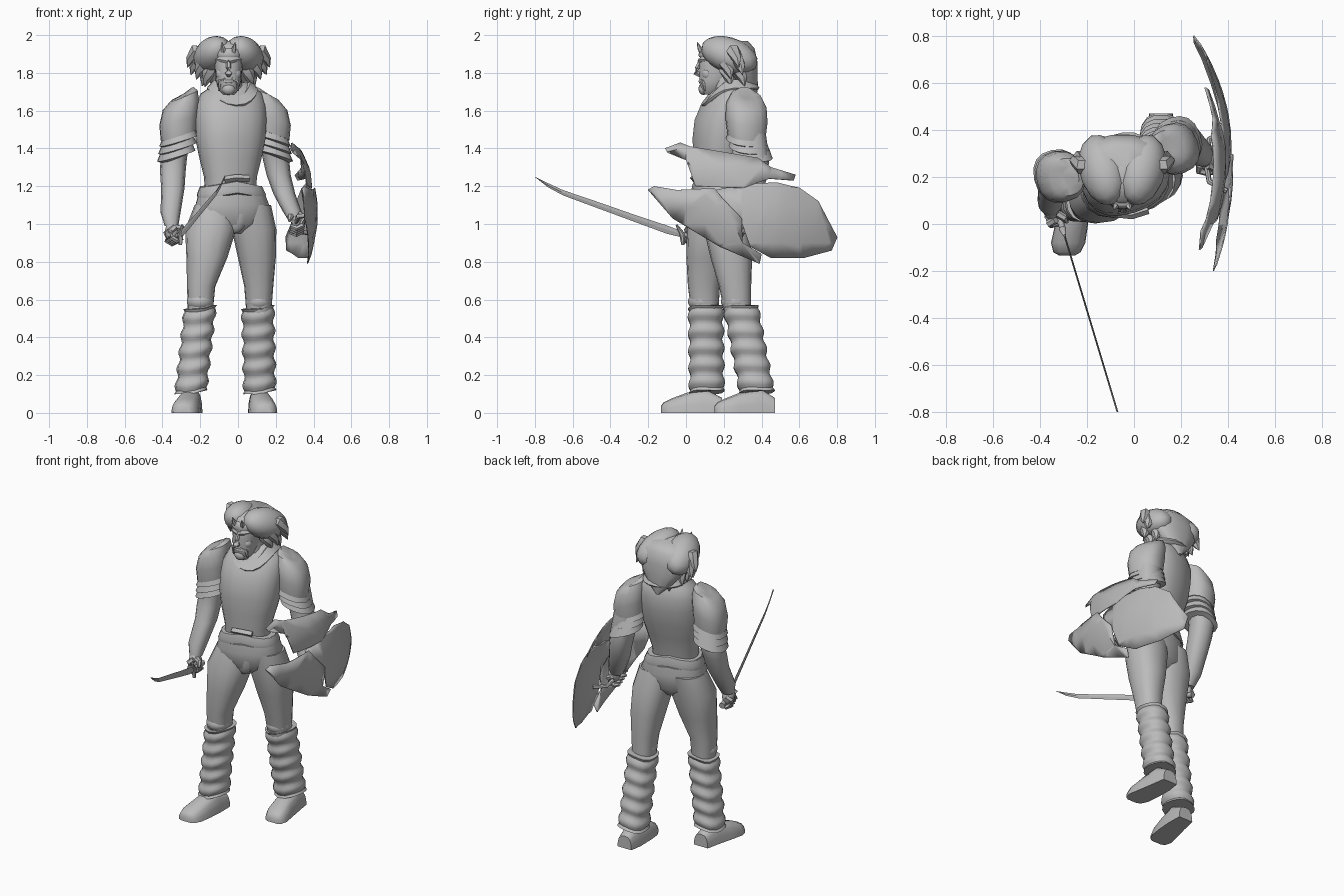
import bpy, bmesh
from math import sin, cos, pi, radians, copysign
from mathutils import Vector, Matrix

old = bpy.data.objects.get("Cube")
if old:
    bpy.data.objects.remove(old, do_unlink=True)

GREY = (0.5, 0.5, 0.5, 1)
grey = bpy.data.materials.new("plain grey")
grey.use_nodes = True
grey.diffuse_color = GREY
grey.node_tree.nodes["Principled BSDF"].inputs["Base Color"].default_value = GREY

def finish(name, bm, thickness=0, angle=45):
    """Turn a bmesh into a smooth shaded object."""
    bmesh.ops.recalc_face_normals(bm, faces=bm.faces)
    mesh = bpy.data.meshes.new(name)
    bm.to_mesh(mesh)
    bm.free()
    mesh.materials.append(grey)
    obj = bpy.data.objects.new(name, mesh)
    bpy.context.collection.objects.link(obj)
    if thickness:
        solid = obj.modifiers.new("thickness", 'SOLIDIFY')
        solid.thickness = thickness
        solid.offset = 0
    bpy.ops.object.select_all(action='DESELECT')
    obj.select_set(True)
    bpy.context.view_layer.objects.active = obj
    bpy.ops.object.shade_smooth_by_angle(angle=radians(angle))

def skin(name, loops, angle=45):
    """Bridge a list of point loops and cap both ends."""
    bm = bmesh.new()
    rows = [[bm.verts.new((p.x, p.y, max(p.z, 0))) for p in loop] for loop in loops]
    n = len(rows[0])
    for low, high in zip(rows, rows[1:]):
        for i in range(n):
            j = (i + 1) % n
            bm.faces.new((low[i], low[j], high[j], high[i]))
    bm.faces.new(rows[0])
    bm.faces.new(rows[-1])
    finish(name, bm, angle=angle)

def loft(name, rings, yaw=0, sides=16, square=0.85, bend=None, angle=45):
    """Stack level ovals (x, y, z, x radius, y radius); bend shifts z by local x, y."""
    loops = []
    for x, y, z, rx, ry in rings:
        loop = []
        for i in range(sides):
            c, s = cos(2 * pi * i / sides), sin(2 * pi * i / sides)
            c, s = copysign(abs(c) ** square, c), copysign(abs(s) ** square, s)
            off = Vector((c * rx, s * ry, bend(c, s) if bend else 0))
            loop.append(Matrix.Rotation(radians(yaw), 3, 'Z') @ off + Vector((x, y, z)))
        loops.append(loop)
    skin(name, loops, angle)

def sweep(name, points, radii, sides=8):
    """Round tube of changing radius through points."""
    pts = [Vector(p) for p in points]
    loops = []
    for k, p in enumerate(pts):
        along = pts[min(k + 1, len(pts) - 1)] - pts[max(k - 1, 0)]
        quat = along.to_track_quat('Z', 'Y')
        loops.append([p + quat @ Vector((cos(a), sin(a), 0)) * radii[k]
                      for a in (2 * pi * i / sides for i in range(sides))])
    skin(name, loops)

def blob(name, centre, radii, turns=()):
    """Ellipsoid turned by (axis, degrees) pairs."""
    bm = bmesh.new()
    bmesh.ops.create_uvsphere(bm, u_segments=14, v_segments=9, radius=1)
    place = Matrix.Translation(centre)
    for axis, degrees in turns:
        place = place @ Matrix.Rotation(radians(degrees), 4, axis)
    bmesh.ops.transform(bm, verts=bm.verts, matrix=place @ Matrix.Diagonal((*radii, 1)))
    finish(name, bm)

def mix(a, b, t):
    return [p + (q - p) * t for p, q in zip(a, b)]

# Torso, collar and hips
loft("torso", [(-.04, .16, 1.16, .135, .1), (-.04, .165, 1.25, .14, .112),
               (-.04, .175, 1.35, .165, .128), (-.04, .19, 1.45, .185, .148),
               (-.04, .205, 1.55, .19, .152), (-.04, .225, 1.63, .187, .138),
               (-.035, .24, 1.69, .165, .112), (-.03, .25, 1.73, .11, .085),
               (-.03, .25, 1.75, .08, .065)], yaw=17, sides=20)
loft("collar", [(-.03, .235, 1.71, .13, .145), (-.03, .235, 1.72, .135, .155),
                (-.03, .24, 1.765, .095, .12), (-.03, .235, 1.745, .07, .08)],
     yaw=8, sides=20, bend=lambda c, s: -.09 * max(-s, 0) ** 2)
loft("hips", [(-.04, .165, .95, .08, .07), (-.04, .165, 1.0, .17, .115),
              (-.03, .165, 1.1, .2, .13), (-.035, .165, 1.2, .165, .118)], yaw=14)
loft("belt", [(-.035, .165, 1.165, .182, .128), (-.035, .165, 1.185, .186, .13),
              (-.037, .165, 1.225, .168, .123), (-.04, .165, 1.23, .14, .1)],
     yaw=15, bend=lambda c, s: -.03 * abs(c))
sweep("buckle", [(-.07, .045, 1.235), (-.01, .038, 1.245), (.06, .06, 1.24)], [.018] * 3, 4)
blob("front_flap", (-.02, .085, 1.07), (.075, .038, .12))

# Legs: trousers, knee cap, puffed leggings, shoe
LEGS = {
    "right": dict(
        thigh=[(-.12, .16, 1.1, .11, .115), (-.145, .13, .97, .135, .125), (-.165, .11, .82, .108, .108),
               (-.195, .095, .67, .075, .085), (-.2, .1, .52, .065, .07)],
        knee=(-.2, .09, .59), top=(-.2, .105, .56), low=(-.25, .11, .11),
        shoe=[(-.24, .19), (-.25, .09), (-.265, .0), (-.28, -.08), (-.285, -.12), (-.285, -.133)]),
    "left": dict(
        thigh=[(.06, .19, 1.1, .115, .11), (.085, .215, .97, .118, .12), (.1, .24, .82, .1, .11),
               (.11, .26, .67, .077, .085), (.11, .275, .52, .065, .07)],
        knee=(.11, .265, .59), top=(.105, .29, .56), low=(.115, .375, .11),
        shoe=[(.115, .47), (.115, .39), (.125, .28), (.135, .205), (.14, .165), (.14, .15)]),
}
SHOE_SIZE = [(.05, .08), (.062, .13), (.07, .105), (.073, .075), (.058, .055), (.035, .035)]
for side, leg in LEGS.items():
    loft(side + "_thigh", leg["thigh"])
    blob(side + "_knee", leg["knee"], (.074, .08, .055))
    rings = []
    for k in range(31):
        t = k / 30
        puff = .077 + .014 * sin(t * 5 * pi) ** 2 + (.012 if t in (0, 1) else 0)
        rings.append((*mix(leg["top"], leg["low"], t), puff, puff + .008))
    loft(side + "_legging", rings, sides=14, bend=lambda c, s: .012 * sin(2 * c + s))
    loops = []
    for (x, y), (wide, tall) in zip(leg["shoe"], SHOE_SIZE):
        loops.append([Vector((x + wide * copysign(abs(cos(a)) ** .6, cos(a)), y, tall * sin(a)))
                      for a in (2 * pi * i / 16 for i in range(16))])
    skin(side + "_shoe", loops)

# Arms: sleeve, shoulder plate with three overlapping bands, gripping hand
ARMS = {
    "right": dict(
        side=-1, pad=(-.315, .2), yaw=12, hand=(-.335, .05, .94), grip=(.29, -.95, .2),
        arm=[(-.32, .21, 1.5, .075, .08), (-.34, .215, 1.35, .07, .075), (-.345, .195, 1.28, .068, .072),
             (-.345, .165, 1.19, .062, .068), (-.357, .1, 1.06, .053, .06), (-.352, .07, .99, .036, .04)]),
    "left": dict(
        side=1, pad=(.175, .32), yaw=20, hand=(.305, .27, .995), grip=(.05, -.9, .4),
        arm=[(.18, .34, 1.5, .075, .08), (.2, .365, 1.35, .07, .075), (.215, .365, 1.26, .064, .07),
             (.245, .335, 1.16, .058, .066), (.285, .3, 1.07, .05, .055), (.3, .28, 1.02, .034, .038)]),
}
for side, arm in ARMS.items():
    out = arm["side"]
    px, py = arm["pad"]
    loft(side + "_sleeve", arm["arm"], sides=12)
    slope = lambda c, s: -.03 * c * out
    loft(side + "_shoulder_plate",
         [(px - out * .045, py, 1.695, .035, .045), (px - out * .03, py, 1.68, .07, .08),
          (px - out * .012, py, 1.63, .094, .105), (px, py, 1.55, .1, .11),
          (px, py, 1.47, .093, .1)], yaw=arm["yaw"], bend=slope)
    for k in range(3):
        x, y, z = px + out * .006 * k, py + .005 * k * (2 + out), 1.49 - .04 * k
        loft(f"{side}_arm_band_{k + 1}", [(x, y, z, .08, .09), (x, y, z - .05, .1, .107),
                                         (x, y, z - .058, .075, .08)],
             yaw=arm["yaw"], bend=slope, angle=35)
    centre = Vector(arm["hand"])
    frame = Vector(arm["grip"]).to_track_quat('Z', 'Y')
    blob(side + "_palm", centre + Vector((out * .015, .01, .02)), (.037, .043, .055))
    for f in range(4):
        bent = [centre + frame @ Vector((.038 * cos(a) * out, .038 * sin(a), .027 * (f - 1.5)))
                for a in (radians(80 - 55 * k) for k in range(5))]
        sweep(f"{side}_finger_{f + 1}", bent, [.016, .018, .017, .015, .01], 6)
    sweep(side + "_thumb", [centre + frame @ Vector((x * out, y, z)) for x, y, z in
                            [(.0, .04, .01), (-.03, .03, .04), (-.035, .0, .055)]], [.018, .016, .009], 6)

# Curved sword: thin blade, guard and handle
def on_sword(y, z):
    return Vector((-.31 - .3 * y, y, z))

BLADE = [(-.02, .945, .016), (-.1, .97, .022), (-.25, 1.022, .019), (-.45, 1.094, .017),
         (-.65, 1.165, .014), (-.73, 1.205, .011), (-.8, 1.25, .001)]
skin("sword_blade", [[on_sword(y, z + w), on_sword(y, z) + Vector((.004, 0, 0)),
                      on_sword(y, z - w), on_sword(y, z) - Vector((.004, 0, 0))]
                     for y, z, w in BLADE], angle=20)
sweep("sword_guard", [on_sword(-.015, .89), on_sword(-.02, .945), on_sword(-.05, .995)], [.01, .016, .006])
sweep("sword_handle", [on_sword(-.02, .945), on_sword(.1, .925), on_sword(.125, .92)], [.013, .015, .02])

# Broken shield: three domed shards, each (peak x, y, z), (curve y, z, twist), outline in y, z
SHARDS = {
    "upper": ((.39, .25, 1.2), (.65, 1.7, .55),
              [(-.11, 1.4), (-.03, 1.43), (.02, 1.41), (.38, 1.35), (.45, 1.3), (.58, 1.26),
               (.57, 1.23), (.44, 1.24), (.3, 1.19), (.05, 1.2), (0, 1.34), (-.1, 1.38)]),
    "front": ((.42, .25, 1.05), (.6, 1.15, 1),
              [(-.2, 1.18), (-.17, 1.2), (-.05, 1.18), (.15, 1.19), (.19, 1.14), (.295, 1.03),
               (.3, .9), (.4, .84), (.39, .79), (.18, .88), (-.07, 1.03)]),
    "rear": ((.412, .33, 1.02), (.69, .85, 0),
             [(.16, 1.18), (.3, 1.21), (.48, 1.22), (.6, 1.19), (.7, 1.12), (.8, .93), (.77, .86),
              (.62, .82), (.45, .82), (.34, .88), (.29, 1.02), (.17, 1.15)]),
}
for part, (peak, (a, b, c), outline) in SHARDS.items():
    bm = bmesh.new()
    bm.faces.new([bm.verts.new((0, y, z)) for y, z in outline])
    bmesh.ops.triangulate(bm, faces=bm.faces)
    for axis in (Vector((0, 1, 0)), Vector((0, 0, 1))):
        for k in range(-2, 16):
            bmesh.ops.bisect_plane(bm, geom=bm.verts[:] + bm.edges[:] + bm.faces[:],
                                   plane_co=axis * k / 10, plane_no=axis)
    for v in bm.verts:
        dy, dz = v.co.y - peak[1], v.co.z - peak[2]
        v.co.x = peak[0] - a * dy * dy - b * dz * dz - c * dy * dz
    finish(f"shield_{part}_shard", bm, thickness=.006)
sweep("shield_grip", [(.395, .14, 1.05), (.32, .18, 1.04), (.305, .27, 1.0), (.32, .36, .96),
                      (.39, .4, .95)], [.012] * 5)

# Head, face and headband
MID = -.05
loft("neck", [(-.035, .22, 1.66, .07, .07), (-.045, .2, 1.8, .06, .06)])
loft("head", [(MID, .125, 1.685, .03, .03), (MID, .135, 1.71, .052, .06), (MID, .155, 1.76, .068, .085),
              (MID, .17, 1.83, .074, .1), (MID, .18, 1.9, .076, .108), (MID, .19, 1.95, .065, .09),
              (MID, .2, 1.97, .03, .04)], sides=18)
sweep("nose", [(MID, .075, 1.86), (MID, .06, 1.825), (MID, .054, 1.8), (MID, .08, 1.785)],
      [.012, .014, .019, .012], 6)
blob("mouth", (MID, .088, 1.755), (.035, .022, .014))
blob("chin_beard", (MID, .092, 1.715), (.036, .026, .032))
for side, s in (("right", -1), ("left", 1)):
    sweep(side + "_brow", [(MID, .075, 1.862), (MID + s * .035, .083, 1.87),
                           (MID + s * .066, .115, 1.872)], [.015, .014, .008], 6)
    blob(side + "_cheek", (MID + s * .038, .113, 1.795), (.03, .03, .032))
    sweep(side + "_whisker", [(MID + s * .015, .076, 1.77), (MID + s * .045, .09, 1.755),
                              (MID + s * .052, .1, 1.705)], [.008, .012, .004], 5)
    sweep(side + "_headband_spike", [(MID + s * .025, .085, 1.91), (MID + s * .03, .07, 1.935),
                                     (MID + s * .035, .06, 1.962)], [.016, .011, .002], 5)
loft("headband", [(MID, .175, 1.885, .077, .107), (MID, .175, 1.895, .082, .111),
                  (MID, .18, 1.925, .08, .108), (MID, .18, 1.93, .075, .1)], sides=18)

# Parted hair: two swept lobes, a long pointed back and ragged locks
loft("hair_back", [(MID, .25, 1.968, .09, .08), (MID, .265, 1.93, .15, .1), (MID, .285, 1.86, .168, .095),
                   (MID, .31, 1.79, .135, .07), (MID, .34, 1.72, .075, .042),
                   (MID, .36, 1.66, .01, .012)], sides=14)
TIPS = [(.218, .27, 1.83), (.2, .29, 1.79), (.17, .23, 1.765), (.125, .23, 1.725),
        (.14, .3, 1.73), (.07, .335, 1.69)]
for side, s in (("right", -1), ("left", 1)):
    blob(side + "_hair_lobe", (MID + s * .085, .23, 1.894), (.1, .16, .09),
         [('Z', -25 * s), ('Y', 25 * s), ('X', -22)])
    for k, (x, y, z) in enumerate(TIPS):
        sweep(f"{side}_hair_lock_{k + 1}",
              [(MID + s * x * .45, y - .02, 1.91), (MID + s * x * .82, y - .02, z + .085),
               (MID + s * x * .93, y, z + .04), (MID + s * x, y + .01, z)],
              [.03, .038, .024, .002], 6)
